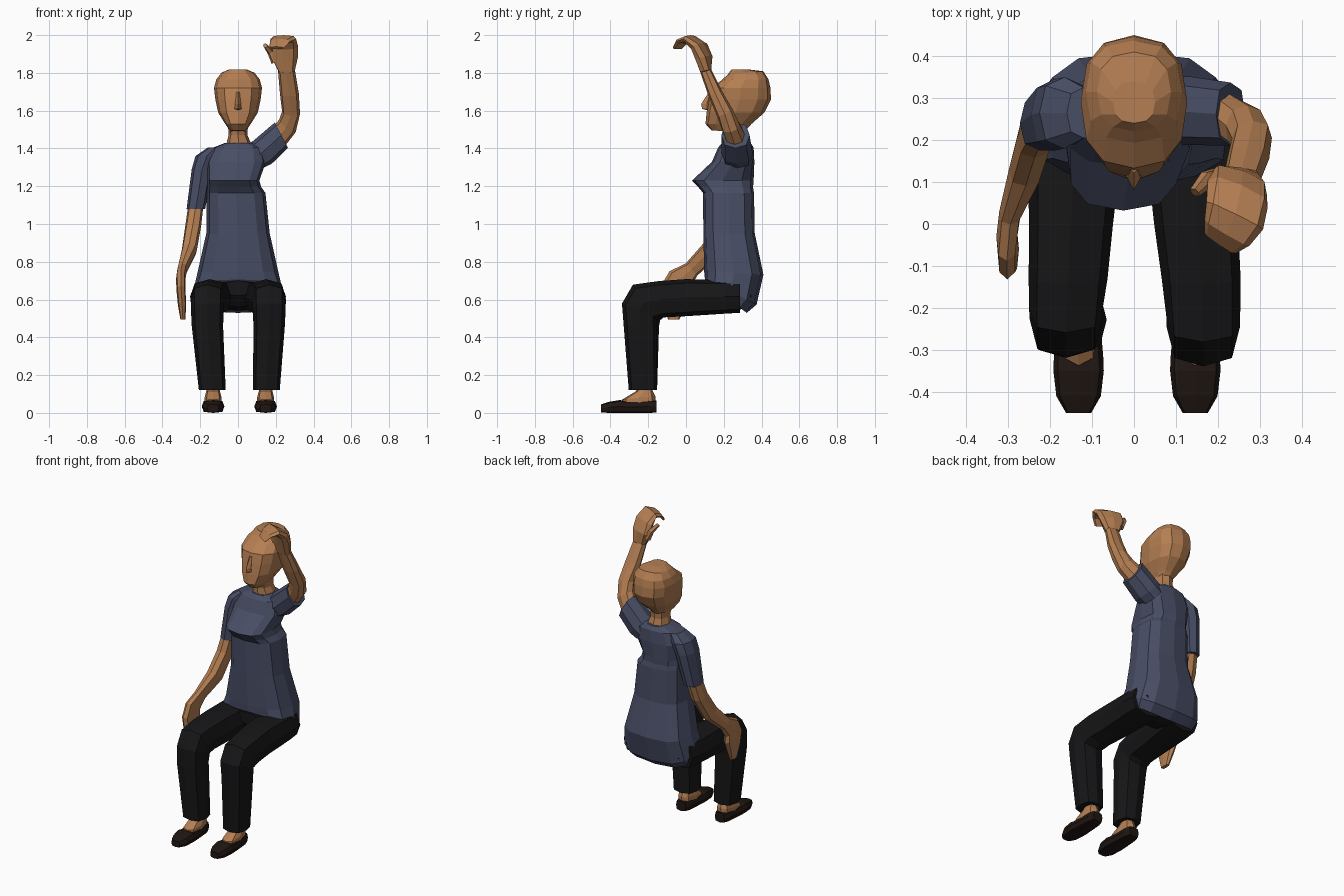
import bpy, bmesh
from math import radians, cos, sin, pi
from mathutils import Matrix, Vector


def material(name, rgb):
    m = bpy.data.materials.new(name)
    m.diffuse_color = (*rgb, 1)
    return m


SKIN = material("skin", (0.46, 0.21, 0.085))
SHIRT = material("shirt_cloth", (0.065, 0.075, 0.13))
PANTS = material("trouser_cloth", (0.008, 0.008, 0.009))
SHOE = material("shoe_leather", (0.014, 0.008, 0.006))


def power(v, p):
    return (1 if v > 0 else -1) * abs(v) ** p if abs(v) > 1e-6 else 0


def loft(name, mat, sections, n=8, p=0.8):
    """Skin rings: (x, y, z, half width, half depth, tilt about x, about y, about z)."""
    bm = bmesh.new()
    rings = []
    for s in sections:
        x, y, z, a, b, rx, ry, rz = (*s, 0, 0, 0)[:8]
        rot = (Matrix.Rotation(radians(rz), 3, 'Z') @ Matrix.Rotation(radians(ry), 3, 'Y')
               @ Matrix.Rotation(radians(rx), 3, 'X'))
        ring = []
        for i in range(n):
            t = 2 * pi * i / n
            v = Vector((a * power(cos(t), p), b * power(sin(t), p), 0))
            ring.append(bm.verts.new(rot @ v + Vector((x, y, z))))
        rings.append(ring)
    for r, q in zip(rings, rings[1:]):
        for i in range(n):
            j = (i + 1) % n
            bm.faces.new((r[i], r[j], q[j], q[i]))
    bm.faces.new(rings[0])
    bm.faces.new(rings[-1])
    bmesh.ops.recalc_face_normals(bm, faces=bm.faces[:])
    me = bpy.data.meshes.new(name)
    bm.to_mesh(me)
    bm.free()
    me.materials.append(mat)
    ob = bpy.data.objects.new(name, me)
    bpy.context.collection.objects.link(ob)
    return ob


# Head, nose and neck
loft("head", SKIN, [
    (0, .22, 1.49, .04, .085, -4), (0, .225, 1.53, .068, .122),
    (0, .262, 1.59, .105, .153), (0, .285, 1.66, .12, .165),
    (0, .29, 1.72, .127, .157), (0, .315, 1.765, .115, .122),
    (0, .315, 1.80, .088, .095, 5), (0, .29, 1.817, .05, .05)], n=12, p=.8)
loft("nose", SKIN, [
    (0, .13, 1.70, .008, .008), (0, .11, 1.635, .016, .03),
    (0, .113, 1.61, .018, .028), (0, .13, 1.60, .01, .01)], n=4, p=1)
loft("neck", SKIN, [
    (0, .265, 1.40, .065, .07), (.003, .265, 1.436, .062, .066),
    (0, .26, 1.47, .05, .062), (0, .255, 1.55, .054, .075)])

# Shirt body, from collar over the bust to the low rear hem
loft("shirt", SHIRT, [
    (.003, .267, 1.43, .07, .075), (0, .264, 1.405, .13, .094),
    (-.01, .25, 1.33, .158, .112), (-.025, .195, 1.23, .138, .163),
    (-.02, .21, 1.195, .143, .145), (-.01, .225, 1.165, .155, .135),
    (0, .228, .95, .168, .136), (0, .253, .74, .215, .157, -3),
    (0, .237, .64, .238, .152, -26), (0, .225, .60, .225, .12, -36)], n=12, p=.7)

# Lowered arm with flat hanging hand
loft("lowered_sleeve", SHIRT, [
    (-.12, .265, 1.405, .04, .06), (-.165, .265, 1.36, .06, .085),
    (-.19, .26, 1.29, .055, .085), (-.223, .24, 1.08, .049, .065)])
loft("lowered_arm", SKIN, [
    (-.222, .24, 1.11, .04, .052), (-.237, .205, .99, .042, .05, -20),
    (-.258, .13, .86, .04, .053, -42), (-.295, .03, .76, .026, .044, -45),
    (-.303, -.03, .71, .025, .07, -35), (-.302, -.05, .65, .024, .085, -15),
    (-.296, -.06, .57, .022, .06, -8), (-.292, -.065, .495, .013, .03)], p=.7)

# Raised arm with the hand bent forward
loft("raised_sleeve", SHIRT, [
    (.08, .27, 1.35, .075, .08, 0, 45), (.13, .27, 1.38, .078, .082, 0, 52),
    (.23, .262, 1.47, .076, .075, 0, 63)])
loft("raised_arm", SKIN, [
    (.215, .262, 1.46, .06, .055, 0, 60), (.262, .235, 1.52, .055, .05, 15, 38),
    (.281, .205, 1.59, .048, .045, 25, 8), (.272, .155, 1.69, .05, .038, 22),
    (.257, .105, 1.81, .045, .03, 15)])
loft("raised_hand", SKIN, [
    (.257, .105, 1.81, .044, .03, 15, 0, -10), (.247, .095, 1.88, .074, .036, 18, 0, -20),
    (.247, .07, 1.94, .078, .03, 35, 0, -24), (.24, .02, 1.98, .075, .02, 78, 0, -26),
    (.222, -.02, 1.967, .062, .014, 115, 0, -30),
    (.205, -.045, 1.932, .045, .009, 130, 0, -34)], p=.7)
loft("raised_thumb", SKIN, [
    (.20, .11, 1.86, .025, .025, 0, -30), (.172, .105, 1.91, .017, .022, 15, -35),
    (.145, .075, 1.945, .011, .015, 50, -30)], n=6)

# Trousers: pelvis and two bent legs
loft("trouser_seat", PANTS, [
    (0, .345, .62, .19, .06, 90), (0, .25, .62, .2, .08, 90),
    (0, .15, .635, .17, .075, 90), (0, .10, .66, .09, .04, 90)], p=.8)
for side, s, hip, knee, foot, dy in (("right", -1, .15, .162, .132, .022),
                                     ("left", 1, .148, .165, .146, 0)):
    loft(side + "_trouser_leg", PANTS, [
        (s * .135, .285, .615, .112, .085, 90), (s * .14, .2, .615, .114, .09, 91),
        (s * hip, .0, .61, .10, .098, 92), (s * (knee - .005), -.13, .602, .094, .097, 97),
        (s * knee, -.22 + dy, .585, .088, .112, 123),
        (s * knee, -.247 + dy, .545, .087, .098, 160),
        (s * knee, -.242 + dy / 2, .46, .083, .088, 178),
        (s * (foot + .004), -.228, .12, .071, .075, 180)], p=.7)
    # Ankle and instep
    loft(side + "_ankle", SKIN, [
        (s * foot, -.215, .17, .032, .036), (s * foot, -.22, .115, .036, .044),
        (s * foot, -.25, .08, .045, .088, 6), (s * foot, -.25, .04, .045, .088)], p=.7)
    # Low slip-on shoe
    loft(side + "_shoe", SHOE, [
        (s * foot, -.155, .034, .034, .032, 90), (s * foot, -.19, .034, .048, .034, 90),
        (s * foot, -.26, .031, .054, .031, 90), (s * foot, -.32, .031, .059, .031, 90),
        (s * foot, -.35, .034, .06, .034, 90),
        (s * foot, -.41, .029, .053, .029, 90), (s * foot, -.45, .024, .03, .021, 90)], p=.55)
